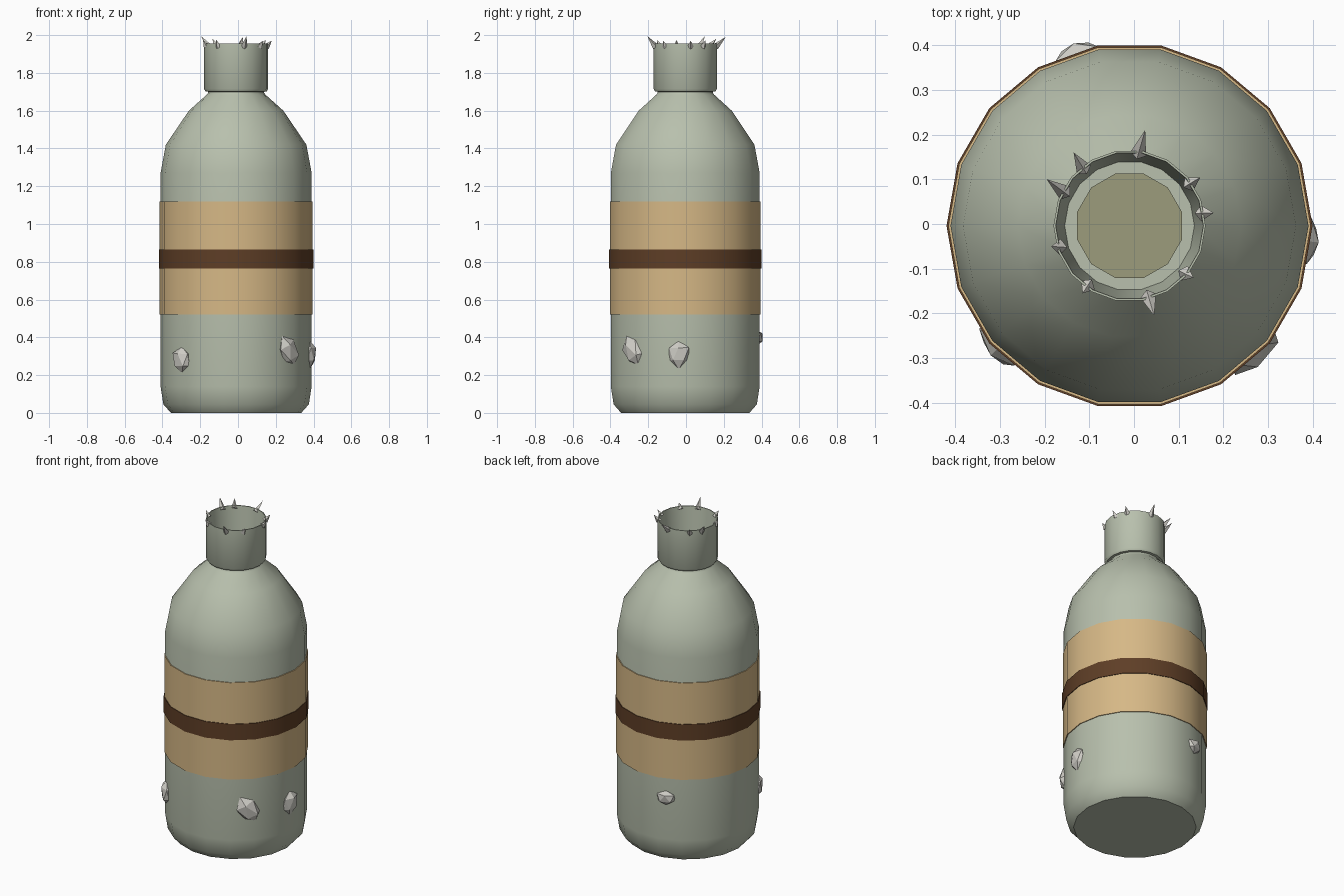
import bpy, bmesh, math, random
from mathutils import Matrix, Vector

if "Cube" in bpy.data.objects:
    bpy.data.objects.remove(bpy.data.objects["Cube"])

random.seed(4)
CX, CY = -0.01, -0.004      # bottle axis


def material(name, rgb):
    m = bpy.data.materials.new(name)
    lin = [((c / 255 + 0.055) / 1.055) ** 2.4 for c in rgb]
    m.diffuse_color = (*lin, 1)
    m.use_nodes = True
    m.node_tree.nodes["Principled BSDF"].inputs["Base Color"].default_value = m.diffuse_color
    return m


GLASS = material("grey_green", (184, 192, 173))
PAPER = material("tan", (214, 184, 134))
BROWN = material("dark_brown", (94, 62, 38))
OLIVE = material("olive", (156, 156, 124))
STONE = material("pale_stone", (208, 206, 199))


def finish(bm, name, mat, smooth=None):
    me = bpy.data.meshes.new(name)
    bm.to_mesh(me)
    bm.free()
    ob = bpy.data.objects.new(name, me)
    bpy.context.collection.objects.link(ob)
    me.materials.append(mat)
    if smooth:
        bpy.ops.object.select_all(action='DESELECT')
        ob.select_set(True)
        bpy.context.view_layer.objects.active = ob
        bpy.ops.object.shade_smooth_by_angle(angle=math.radians(smooth))
    return ob


def lathe(name, profile, mat, sides=18, turn=0.0, bottom=False, top=False):
    """Revolve (radius, z) points around the bottle axis."""
    bm = bmesh.new()
    rings = []
    for r, z in profile:
        angles = [turn + math.tau * i / sides for i in range(sides)]
        rings.append([bm.verts.new((CX + r * math.cos(a), CY + r * math.sin(a), z))
                      for a in angles])
    for a, b in zip(rings, rings[1:]):
        for i in range(sides):
            j = (i + 1) % sides
            bm.faces.new((a[i], a[j], b[j], b[i]))
    if bottom:
        bm.faces.new(rings[0][::-1])
    if top:
        bm.faces.new(rings[-1])
    return finish(bm, name, mat, 40)


# Bottle body with rounded base, shoulder and neck
lathe("bottle_body", [(0.345, 0), (0.385, 0.045), (0.4, 0.14), (0.4, 1.27),
                      (0.372, 1.42), (0.25, 1.6), (0.155, 1.685),
                      (0.148, 1.695), (0.148, 1.712)], GLASS, bottom=True, top=True)

# Open collar: outer wall, thin rim, tapered inner wall and shelf
lathe("collar", [(0.148, 1.70), (0.162, 1.702), (0.17, 1.715), (0.17, 1.955),
                 (0.165, 1.955), (0.145, 1.72)], GLASS, bottom=True, top=True)

# Stopper inside the collar
lathe("stopper", [(0.121, 1.72), (0.121, 1.725)], OLIVE, sides=12,
      turn=math.pi / 12, top=True)

# Wrapped label and its stripe
lathe("label", [(0.398, 0.52), (0.405, 0.52), (0.405, 1.12), (0.398, 1.12)], PAPER)
lathe("label_stripe", [(0.403, 0.765), (0.409, 0.765), (0.409, 0.865), (0.403, 0.865)], BROWN)


# Stones stuck to the lower wall: angle, height, width, half height, lean
stones = [(223, 0.28, 0.066, 0.075, 0), (315, 0.325, 0.062, 0.088, 30),
          (355, 0.31, 0.06, 0.075, 0), (107, 0.40, 0.06, 0.045, 0)]
for n, (deg, z, width, height, lean) in enumerate(stones):
    a = math.radians(deg)
    bm = bmesh.new()
    bmesh.ops.create_icosphere(bm, subdivisions=1, radius=1)
    for v in bm.verts:
        v.co *= random.uniform(0.9, 1.1)
    shape = Matrix.Diagonal((0.036, width, height, 1))
    place = (Matrix.Translation((CX + 0.392 * math.cos(a), CY + 0.392 * math.sin(a), z))
             @ Matrix.Rotation(a, 4, 'Z') @ Matrix.Rotation(math.radians(lean), 4, 'X'))
    bm.transform(place @ shape)
    finish(bm, f"stone_{n + 1}", STONE)


# Thorns around the collar rim: base angle and tip position
thorns = [(83, (0.025, 0.21, 1.99)), (129, (-0.135, 0.16, 1.98)),
          (153, (-0.195, 0.10, 1.995)), (35, (0.148, 0.104, 1.975)),
          (10, (0.178, 0.025, 1.97)), (319, (0.133, -0.12, 1.97)),
          (285, (0.045, -0.205, 1.995)), (235, (-0.115, -0.155, 1.975)),
          (197, (-0.185, -0.05, 1.975))]
for n, (deg, tip) in enumerate(thorns):
    a = math.radians(deg)
    base = Vector((CX + 0.162 * math.cos(a), CY + 0.162 * math.sin(a), 1.938))
    axis = Vector(tip) - base
    bm = bmesh.new()
    bmesh.ops.create_cone(bm, cap_ends=True, segments=4, radius1=0.018,
                          radius2=0.0, depth=axis.length)
    bmesh.ops.remove_doubles(bm, verts=bm.verts, dist=1e-5)
    bm.transform(Matrix.Translation(base + axis / 2)
                 @ axis.to_track_quat('Z', 'Y').to_matrix().to_4x4())
    finish(bm, f"thorn_{n + 1}", STONE)
